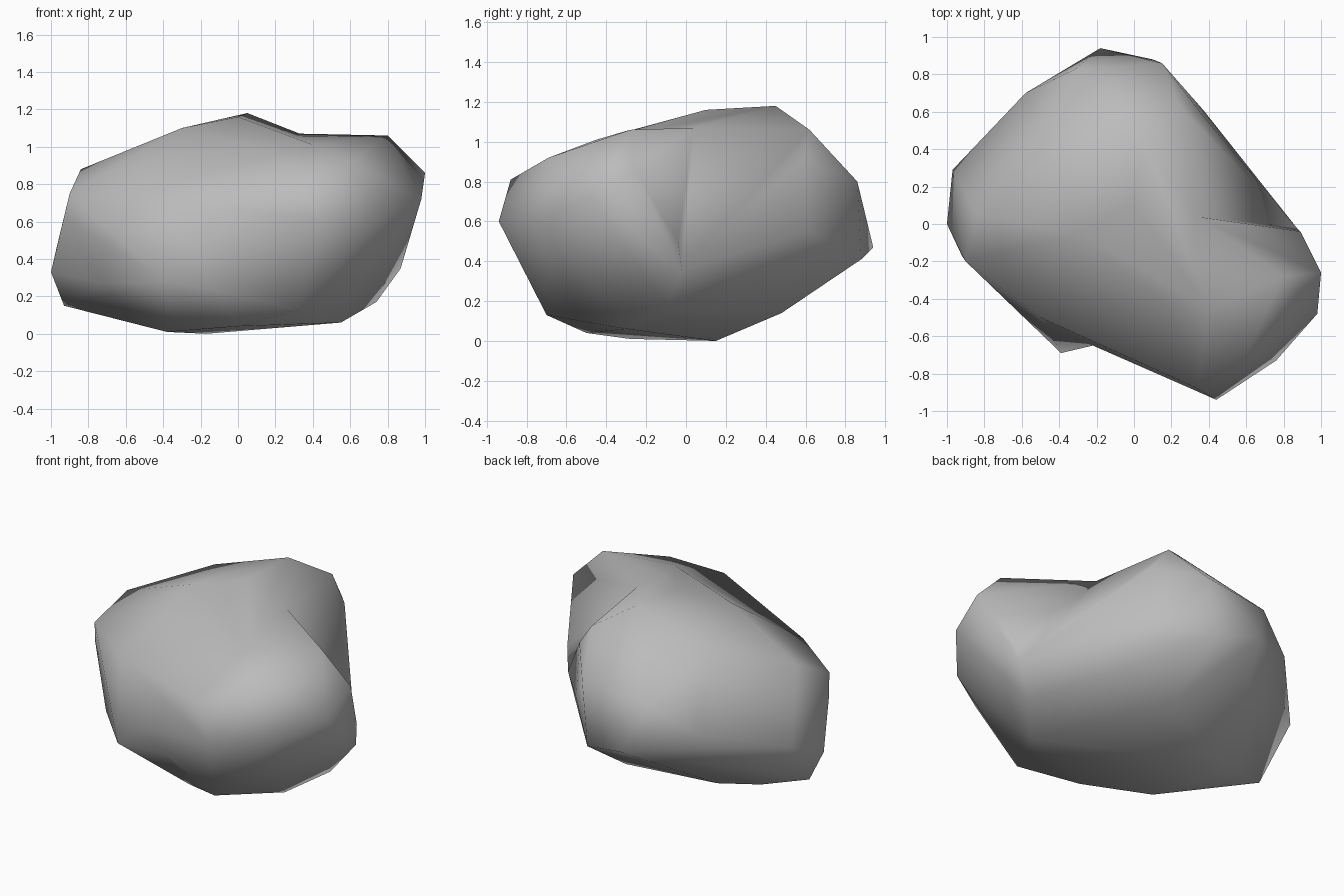
import bpy
import bmesh

if "Cube" in bpy.data.objects:
    bpy.data.objects.remove(bpy.data.objects["Cube"])


def make_material(name, colour):
    mat = bpy.data.materials.new(name)
    mat.use_nodes = True
    mat.diffuse_color = colour
    node = next(n for n in mat.node_tree.nodes if n.type == "BSDF_PRINCIPLED")
    node.inputs["Base Color"].default_value = colour
    node.inputs["Roughness"].default_value = 0.9
    return mat


def make_lump(name, *groups):
    """Stretch a convex skin over all the corner points."""
    bm = bmesh.new()
    for corners in groups:
        for corner in corners:
            bm.verts.new(corner)
    result = bmesh.ops.convex_hull(bm, input=bm.verts[:])
    spare = set(result["geom_interior"]) | set(result["geom_unused"])
    loose = [v for v in spare if isinstance(v, bmesh.types.BMVert)]
    bmesh.ops.delete(bm, geom=loose, context="VERTS")
    bmesh.ops.recalc_face_normals(bm, faces=bm.faces[:])
    mesh = bpy.data.meshes.new(name)
    bm.to_mesh(mesh)
    bm.free()
    lump = bpy.data.objects.new(name, mesh)
    bpy.context.collection.objects.link(lump)
    return lump


def join_lumps(body, lobe):
    """Weld the lobe into the body and smooth the result."""
    union = body.modifiers.new("union", "BOOLEAN")
    union.operation = "UNION"
    union.solver = "EXACT"
    union.object = lobe
    depsgraph = bpy.context.evaluated_depsgraph_get()
    bm = bmesh.new()
    bm.from_object(body, depsgraph)
    bmesh.ops.remove_doubles(bm, verts=bm.verts[:], dist=0.03)
    bmesh.ops.triangulate(bm, faces=bm.faces[:])
    for face in bm.faces:
        face.smooth = True
    body.modifiers.remove(union)
    bm.to_mesh(body.data)
    bm.free()
    bpy.data.objects.remove(lobe)


# Corner points of the main mass, grouped by side
crown = [(.05, .45, 1.18), (0, .1, 1.16), (-.3, -.05, 1.1), (.25, .62, 1.06),
         (-.45, .4, 1.02)]
back = [(.15, .86, .8), (-.18, .94, .47), (.1, .88, .41), (-.58, .7, .6),
        (-.31, .83, .76), (.36, .59, .91), (.37, .61, .55), (.1, .48, .14)]
right_end = [(-1, 0, .33), (-.97, .29, .46), (-.93, .05, .15),
             (-.84, .05, .88), (-.9, -.2, .75), (-.92, -.17, .62),
             (-.72, -.34, .27), (-.39, -.69, .28)]
base = [(-.38, -.28, .01), (-.17, .15, 0), (-.65, .15, .08), (-.4, .25, .06)]

# Corner points where the main mass and the front lobe meet
shared = [(.33, .04, 1.07), (.4, -.45, 1.01), (-.5, -.5, .75),
          (.87, -.02, .35), (.74, -.1, .17), (.55, -.3, .06), (0, -.5, .04)]

# Corner points of the front lobe
lobe_top = [(.8, -.28, 1.06), (1, -.26, .86), (.98, -.48, .72),
            (.6, -.69, .92), (.1, -.2, 1.05), (.89, -.04, .5)]
lobe_front = [(.34, -.88, .81), (.44, -.94, .6), (.76, -.73, .6),
              (.32, -.7, .13), (-.22, -.65, .42)]

# Boulder
boulder = make_lump("boulder", crown, back, right_end, base, shared)
front_lobe = make_lump("front_lobe", lobe_top, lobe_front, shared)
join_lumps(boulder, front_lobe)
boulder.data.materials.append(make_material("stone_grey", (.5, .5, .5, 1)))
